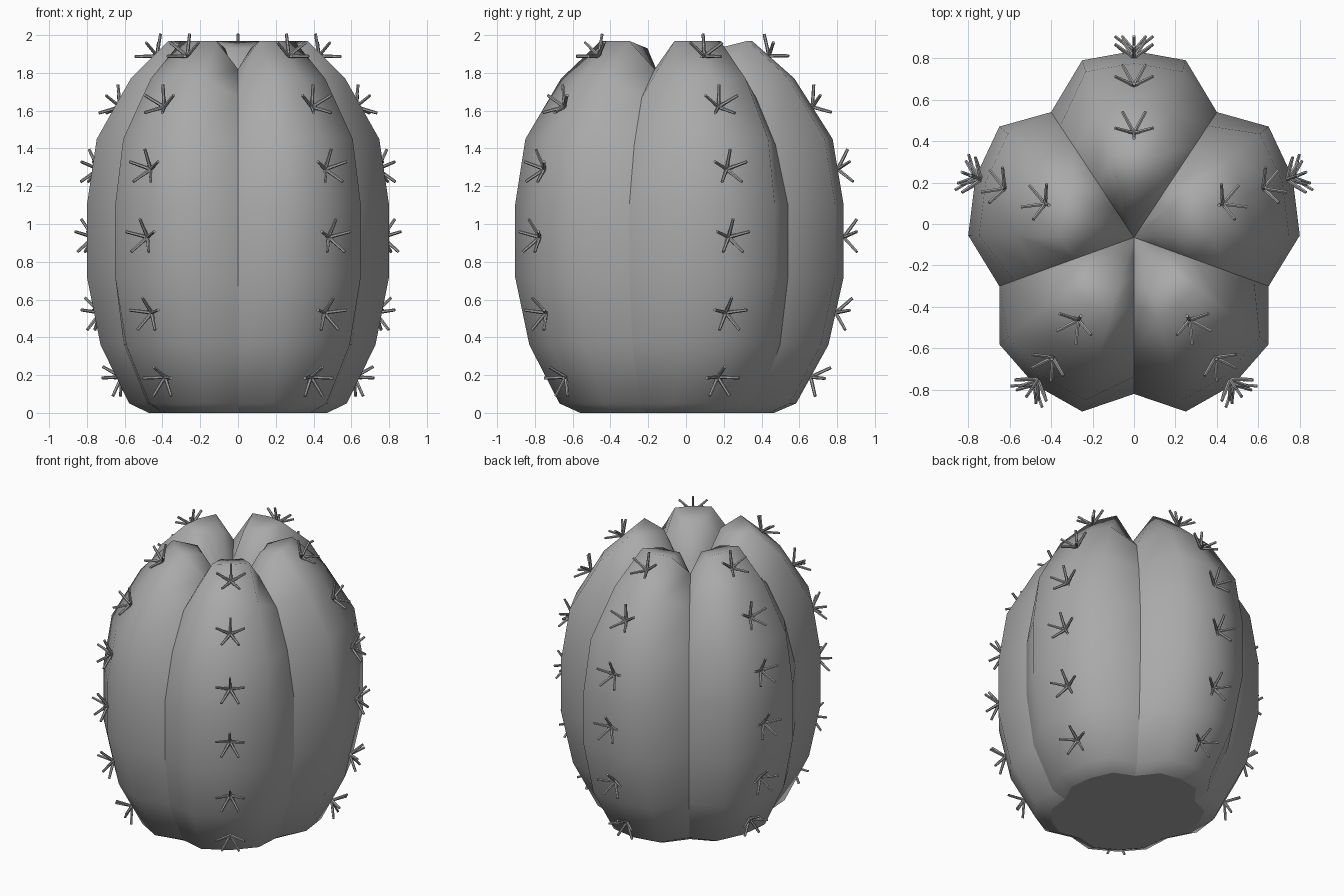
import bpy
import bmesh
from math import cos, sin, pi, radians
from mathutils import Vector, Matrix

cube = bpy.data.objects.get("Cube")
if cube:
    bpy.data.objects.remove(cube, do_unlink=True)

grey = bpy.data.materials.new("plain grey")
grey.use_nodes = True
GREY = (0.4, 0.4, 0.4, 1)
grey.diffuse_color = GREY
grey.node_tree.nodes["Principled BSDF"].inputs["Base Color"].default_value = GREY

AXIS = Vector((0, -0.065))

# Rib outline at the widest height: valley, shoulder, crest, shoulder, valley
BACK = [(0.40, 0.54), (0.25, 0.79), (0, 0.835), (-0.25, 0.79), (-0.40, 0.54)]
SIDE = [(0.65, -0.30), (0.80, -0.055), (0.765, 0.225), (0.65, 0.47), (0.40, 0.54)]
FRONT = [(0, -0.82), (0.25, -0.905), (0.48, -0.775), (0.65, -0.58), (0.65, -0.30)]

# (scale, height) from the foot over the top and in to the axis
CREST = [(0.59, 0), (0.72, 0.05), (0.91, 0.36), (1, 0.72), (1, 1.10), (0.935, 1.45),
         (0.71, 1.77), (0.46, 1.97), (0.27, 1.93), (0.12, 1.72), (0, 1.5)]
VALLEY = [(0.62, 0), (0.74, 0.05), (0.93, 0.36), (1, 0.72), (1, 1.10), (0.89, 1.42),
          (0.72, 1.67), (0.43, 1.82), (0.25, 1.74), (0.12, 1.62), (0, 1.5)]


def mirrored(outline):
    return [(-x, y) for x, y in reversed(outline)]


def place(point, scale, z):
    xy = AXIS + (Vector(point) - AXIS) * scale
    return Vector((xy.x, xy.y, z))


def finish(bm, name, smooth=True):
    mesh = bpy.data.meshes.new(name)
    bm.to_mesh(mesh)
    bm.free()
    mesh.materials.append(grey)
    for face in mesh.polygons:
        face.use_smooth = smooth
    obj = bpy.data.objects.new(name, mesh)
    bpy.context.collection.objects.link(obj)
    return obj


def make_rib(name, outline):
    bm = bmesh.new()
    rows = []
    for crest, valley in zip(CREST, VALLEY):
        profiles = (valley, crest, crest, crest, valley)
        rows.append([bm.verts.new(place(p, *s)) for p, s in zip(outline, profiles)])
    for low, high in zip(rows, rows[1:]):
        for i in range(len(outline) - 1):
            bm.faces.new((low[i], low[i + 1], high[i + 1], high[i]))
    bmesh.ops.remove_doubles(bm, verts=bm.verts, dist=0.0005)
    finish(bm, name)


def crest_frame(outline, z):
    """Point, outward normal and upward direction on the crest line."""
    for (s0, z0), (s1, z1) in zip(CREST, CREST[1:]):
        if z0 <= z <= z1:
            a, b = place(outline[2], s0, z0), place(outline[2], s1, z1)
            up = (b - a).normalized()
            side = Vector((-a.y + AXIS.y, a.x, 0)).normalized()
            return a.lerp(b, (z - z0) / (z1 - z0)), side.cross(up), up, side


def make_spines(name, outline):
    bm = bmesh.new()
    length, tilt = 0.125, radians(54)
    for z in (0.19, 0.53, 0.93, 1.29, 1.62, 1.89):
        base, normal, up, side = crest_frame(outline, z)
        for k in range(5):
            turn = 2 * pi * k / 5
            ray = normal * cos(tilt) + (up * cos(turn) + side * sin(turn)) * sin(tilt)
            matrix = (Matrix.Translation(base + ray * length * 0.45)
                      @ ray.to_track_quat('Z', 'Y').to_matrix().to_4x4())
            bmesh.ops.create_cone(bm, cap_ends=True, segments=6, radius1=0.01,
                                  radius2=0.008, depth=length, matrix=matrix)
    finish(bm, name, smooth=False)


ribs = {"back": BACK, "left": SIDE, "right": mirrored(SIDE),
        "front_left": FRONT, "front_right": mirrored(FRONT)}
for rib, outline in ribs.items():
    make_rib(rib + "_rib", outline)
    make_spines(rib + "_spines", outline)

# Flat foot closing the ribs underneath
bm = bmesh.new()
for outline in ribs.values():
    scales = [VALLEY[0], CREST[0], CREST[0], CREST[0], VALLEY[0]]
    rim = [bm.verts.new(place(p, *s)) for p, s in zip(outline, scales)]
    hub = bm.verts.new((AXIS.x, AXIS.y, 0))
    for a, b in zip(rim, rim[1:]):
        bm.faces.new((hub, b, a))
bmesh.ops.remove_doubles(bm, verts=bm.verts, dist=0.0005)
finish(bm, "base", smooth=False)
